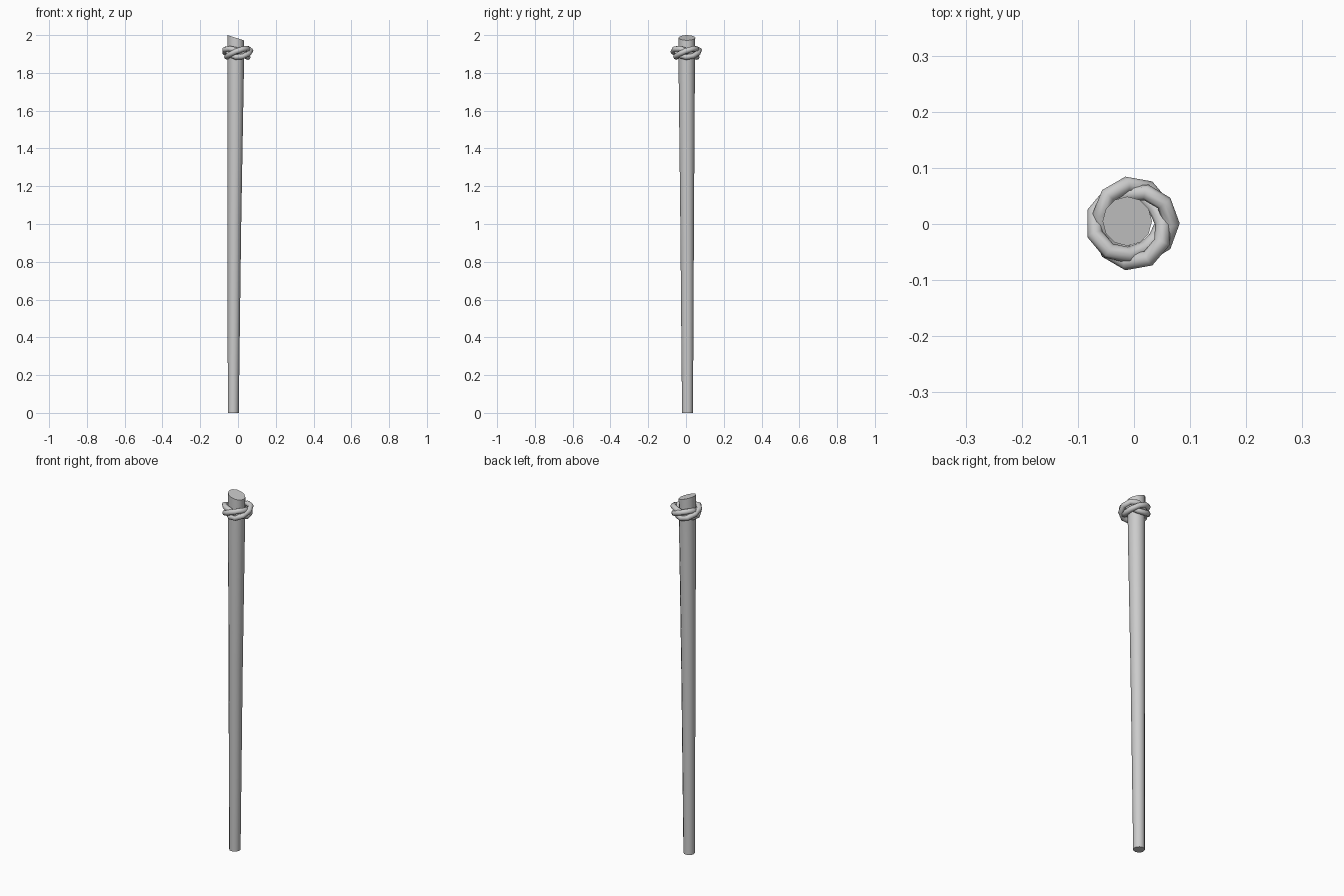
import bpy, bmesh, math
from mathutils import Vector

if "Cube" in bpy.data.objects:
    bpy.data.objects.remove(bpy.data.objects["Cube"])


def finish(bm, name, angle):
    bmesh.ops.recalc_face_normals(bm, faces=bm.faces)
    mesh = bpy.data.meshes.new(name)
    bm.to_mesh(mesh)
    bm.free()
    obj = bpy.data.objects.new(name, mesh)
    bpy.context.collection.objects.link(obj)
    bpy.ops.object.select_all(action='DESELECT')
    obj.select_set(True)
    bpy.context.view_layer.objects.active = obj
    bpy.ops.object.shade_smooth_by_angle(angle=math.radians(angle))
    return obj


def bridge(bm, a, b):
    for i in range(len(a)):
        j = (i + 1) % len(a)
        bm.faces.new((a[i], a[j], b[j], b[i]))


# wooden pole: widens upward, with a slanted cut at the top
SIDES = 12
bm = bmesh.new()
rings = []
for x, y, z, r, slope in [(-0.025, 0.008, 0, 0.029, 0),
                          (-0.019, 0.006, 1.0, 0.036, 0),
                          (-0.012, 0.004, 1.80, 0.043, 0),
                          (-0.012, 0.005, 1.986, 0.044, -0.32)]:
    ring = []
    for i in range(SIDES):
        a = math.tau * i / SIDES
        dx = r * math.cos(a)
        ring.append(bm.verts.new((x + dx, y + r * math.sin(a), z + slope * dx)))
    rings.append(ring)
for a, b in zip(rings, rings[1:]):
    bridge(bm, a, b)
bm.faces.new(rings[0])
bm.faces.new(rings[-1])
finish(bm, "pole", 40)

# rope: three interwoven turns closed into one loop
TURNS, STEPS, ROPE_SIDES, ROPE_R = 3, 33, 8, 0.0145
path = []
for k in range(STEPS):
    t = math.tau * TURNS * k / STEPS
    w = t * 4 / 3
    r = 0.060 + 0.010 * math.cos(w)
    path.append(Vector((-0.003 + r * math.cos(t), 0.001 + r * math.sin(t),
                        1.906 + 0.023 * math.sin(w + 0.5))))
bm = bmesh.new()
rings = []
for k, p in enumerate(path):
    tangent = (path[(k + 1) % STEPS] - path[k - 1]).normalized()
    side = tangent.cross(Vector((0, 0, 1))).normalized()
    up = side.cross(tangent)
    rings.append([bm.verts.new(p + ROPE_R * (side * math.cos(math.tau * i / ROPE_SIDES)
                                             + up * math.sin(math.tau * i / ROPE_SIDES)))
                  for i in range(ROPE_SIDES)])
for k in range(STEPS):
    bridge(bm, rings[k], rings[(k + 1) % STEPS])
finish(bm, "rope_binding", 50)
